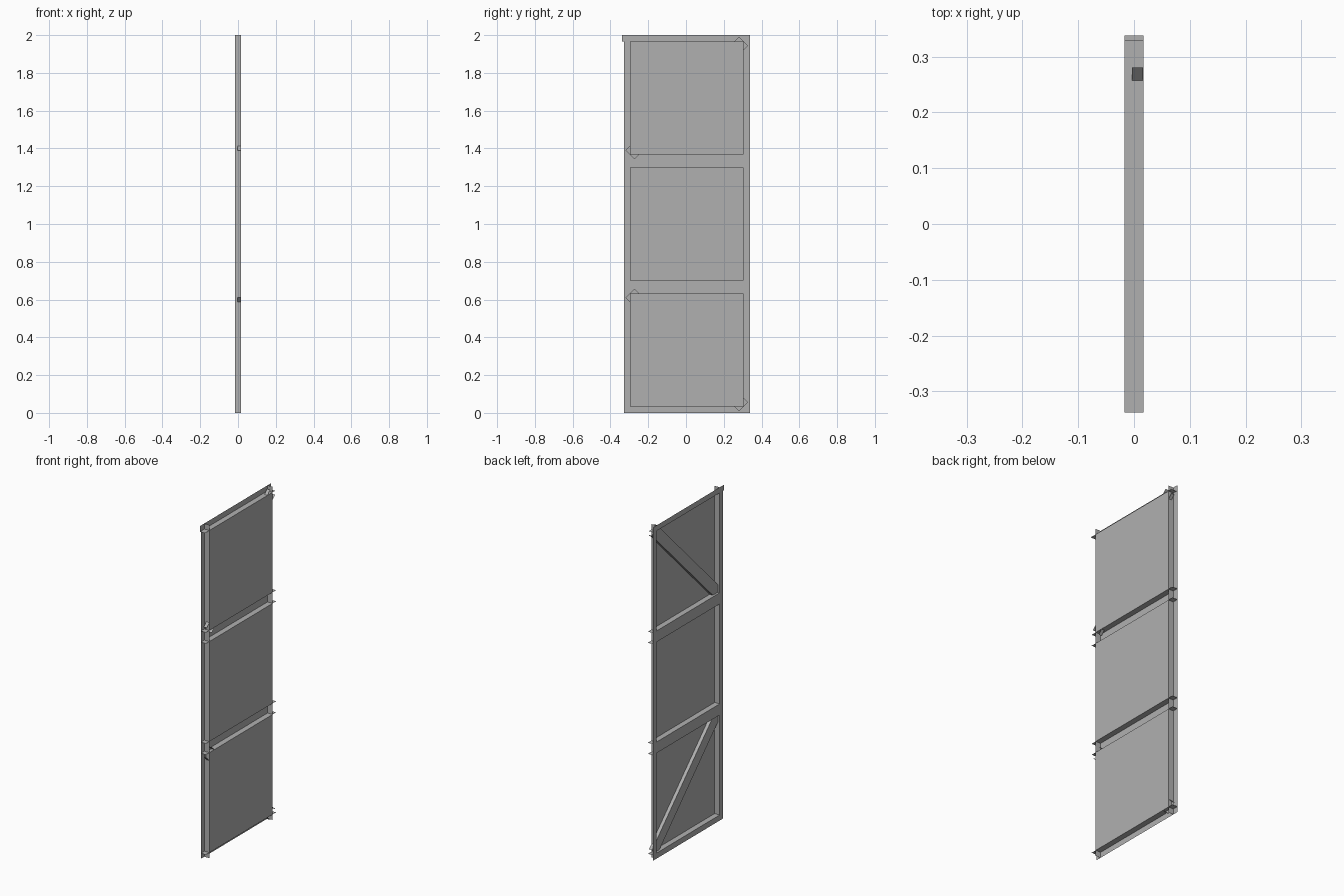
import bpy, bmesh, math
from mathutils import Matrix, Vector

if "Cube" in bpy.data.objects:
    bpy.data.objects.remove(bpy.data.objects["Cube"])

XB, XF = -0.0167, 0.0167        # back plate plane, front sheet plane
CY = 0.0042                     # frame centre in y
HALF, W, OPEN = 0.3333, 0.0333, 0.6
OPEN_Z = [0.0333, 0.7, 1.3667]  # bottoms of the three openings

steel = bpy.data.materials.new("dark_steel")
steel.diffuse_color = (0.434, 0.434, 0.434, 1)
steel.use_nodes = True
steel.node_tree.nodes["Principled BSDF"].inputs["Base Color"].default_value = steel.diffuse_color


def finish(name, bm):
    me = bpy.data.meshes.new(name)
    bm.to_mesh(me)
    bm.free()
    me.materials.append(steel)
    ob = bpy.data.objects.new(name, me)
    bpy.context.collection.objects.link(ob)


def make(name, quads):
    """Object made of thin sheet-metal quads, each given by four corners."""
    bm = bmesh.new()
    for q in quads:
        bm.faces.new([bm.verts.new(p) for p in q])
    bmesh.ops.remove_doubles(bm, verts=bm.verts, dist=1e-5)
    finish(name, bm)


def plate(x, y0, y1, z0, z1):
    return [(x, y0, z0), (x, y1, z0), (x, y1, z1), (x, y0, z1)]


def ledge(z, y0, y1):
    return [(XB, y0, z), (XF, y0, z), (XF, y1, z), (XB, y1, z)]


def side(y, z0, z1):
    return [(XB, y, z0), (XF, y, z0), (XF, y, z1), (XB, y, z1)]


y0, y1 = CY - HALF, CY + HALF
i0, i1 = y0 + W, y1 - W

# stiles: angle profiles, back plate plus inner flange
make("left_stile", [plate(XB, y0, i0, 0, 2), side(i0, 0, 2)])
make("right_stile", [plate(XB, i1, y1, 0, 2), side(i1, 0, 2)])

# bottom and top rails: angles, the top one slightly offset
make("bottom_rail", [plate(XB, y0, y1, 0, W), ledge(W, y0, y1)])
s = -2 * CY
make("top_rail", [plate(XB, y0 + s, y1 + s, 2 - W, 2), ledge(2 - W, y0 + s, y1 + s)])

# middle rails: channels open to the front
for i in (0, 1):
    a, b = OPEN_Z[i] + OPEN, OPEN_Z[i + 1]
    make("middle_rail", [plate(XB, y0, y1, a, b), ledge(a, y0, y1), ledge(b, y0, y1)])

# infill sheets
for z in OPEN_Z:
    make("infill_sheet", [plate(XF, i0, i1, z, z + OPEN)])


# diagonal braces running corner to corner: open-ended channels
def brace(name, p, q):
    p, q = Vector(p), Vector(q)
    d = q - p
    depth = 0.0203
    mid = (p + q) / 2
    bm = bmesh.new()
    bmesh.ops.create_cube(bm, size=1)
    bm.normal_update()
    open_faces = [f for f in bm.faces if abs(f.normal.y) > 0.5 or f.normal.x > 0.5]
    bmesh.ops.delete(bm, geom=open_faces, context='FACES')
    mat = (Matrix.Translation((XF - 0.0003 - depth / 2, mid.x, mid.y))
           @ Matrix.Rotation(math.atan2(d.y, d.x), 4, 'X')
           @ Matrix.Diagonal((depth, d.length, 0.0667, 1)))
    bmesh.ops.transform(bm, matrix=mat, verts=bm.verts)
    finish(name, bm)


brace("upper_brace", (i0, OPEN_Z[2]), (i1, OPEN_Z[2] + OPEN))
brace("lower_brace", (i0, OPEN_Z[0] + OPEN), (i1, OPEN_Z[0]))
